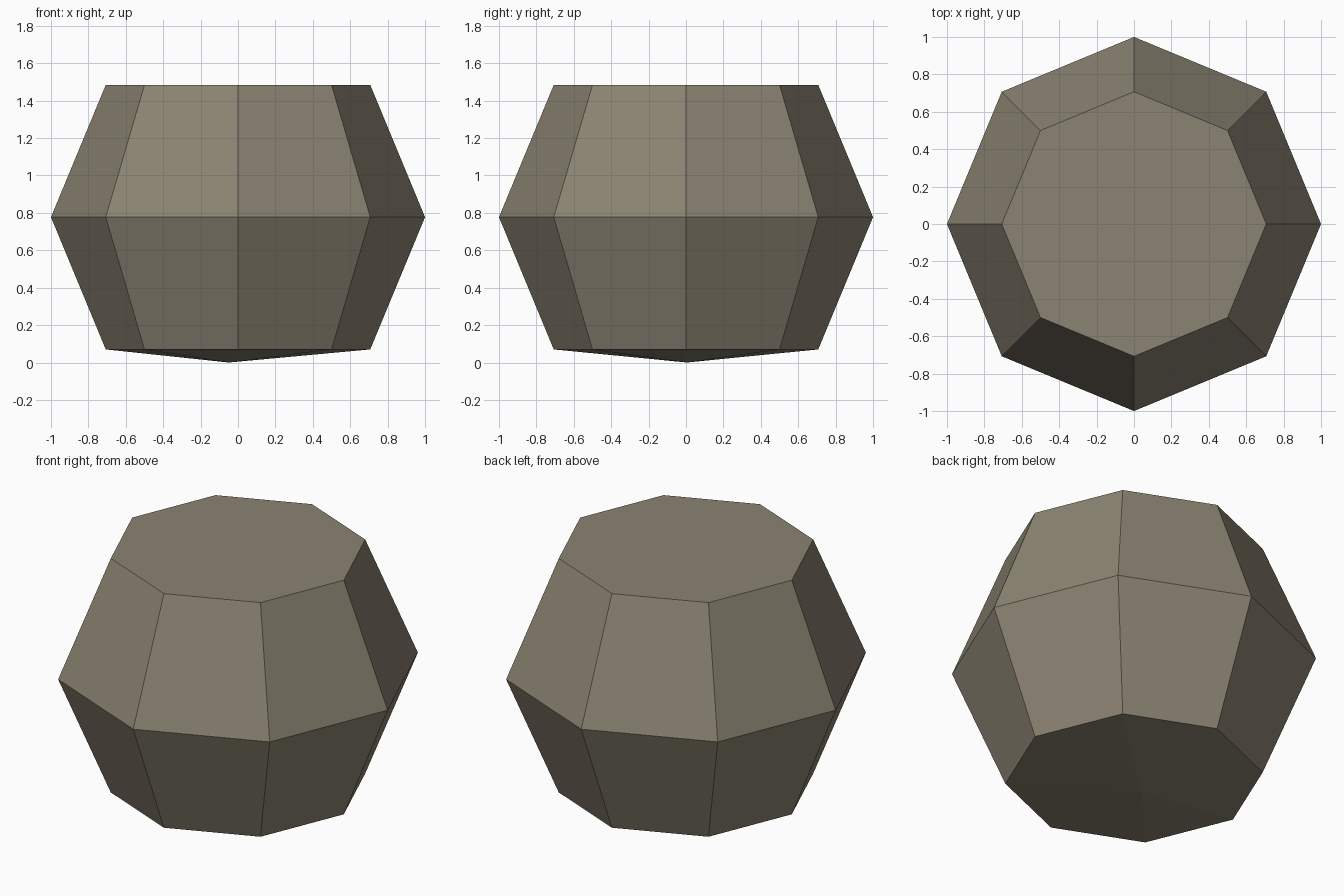
import bpy, bmesh, math

if "Cube" in bpy.data.objects:
    bpy.data.objects.remove(bpy.data.objects["Cube"])

# Material
mat = bpy.data.materials.new("stone grey brown")
mat.diffuse_color = (0.26, 0.23, 0.17, 1)
mat.use_nodes = True
mat.node_tree.nodes["Principled BSDF"].inputs["Base Color"].default_value = mat.diffuse_color

# Eight-sided boulder: stacked rings, flat top, shallow bottom point
bm = bmesh.new()
rings = []
h = math.sqrt(0.5)
for r, z in ((h, 0.07), (1.0, 0.07 + h), (h, 0.07 + 2 * h)):
    rings.append([bm.verts.new((r * math.cos(i * math.pi / 4),
                                r * math.sin(i * math.pi / 4), z)) for i in range(8)])
tip = bm.verts.new((-0.05, 0.005, 0))
for i in range(8):
    j = (i + 1) % 8
    for lo, hi in zip(rings, rings[1:]):
        bm.faces.new((lo[i], lo[j], hi[j], hi[i]))
    bm.faces.new((tip, rings[0][j], rings[0][i]))
bm.faces.new(rings[-1])
bmesh.ops.recalc_face_normals(bm, faces=bm.faces)

mesh = bpy.data.meshes.new("boulder")
bm.to_mesh(mesh)
bm.free()
mesh.materials.append(mat)
bpy.context.collection.objects.link(bpy.data.objects.new("boulder", mesh))
